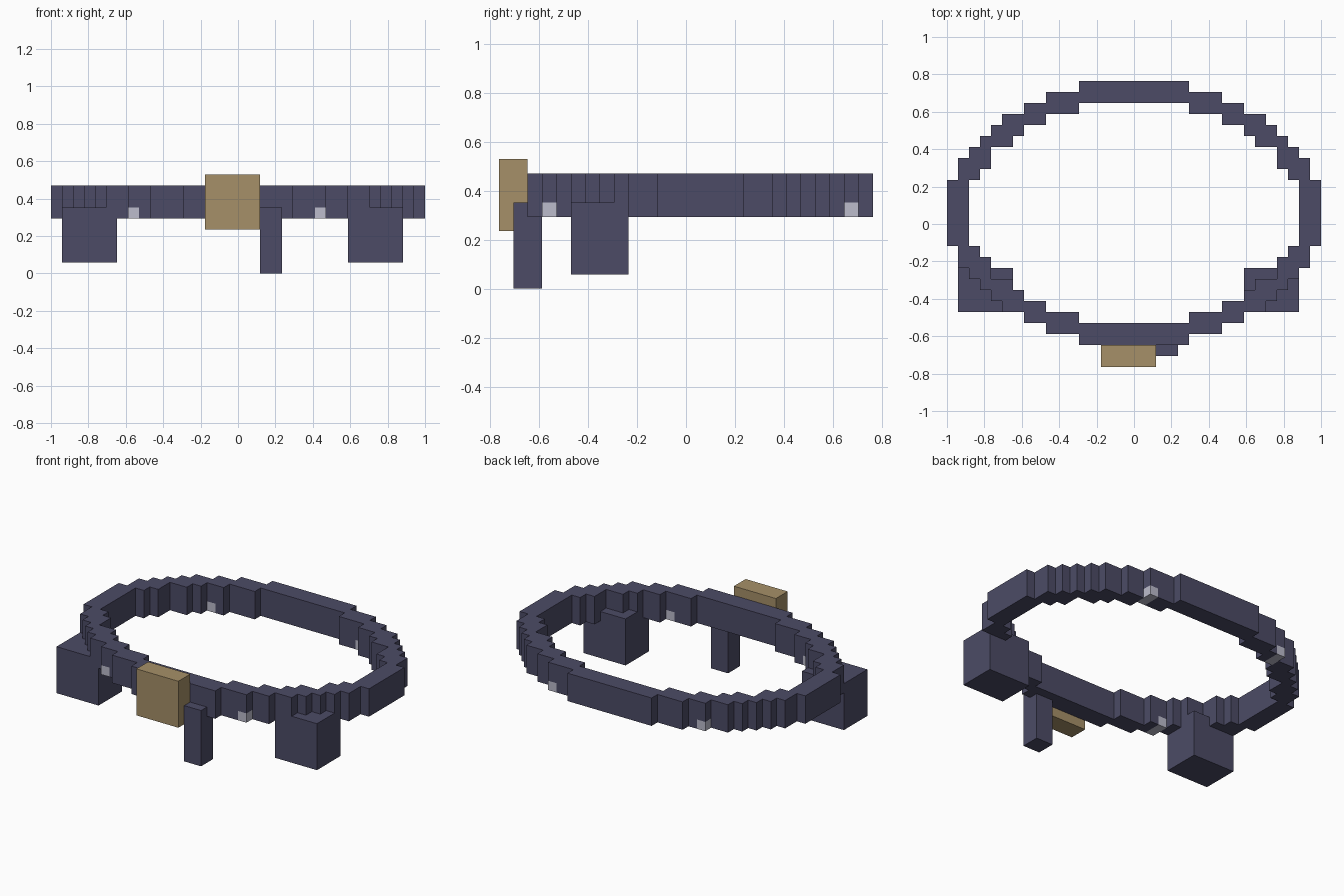
import bpy, bmesh, math

if "Cube" in bpy.data.objects:
    bpy.data.objects.remove(bpy.data.objects["Cube"])

U = 1 / 17          # size of one block
CY = 1              # centre of the belt loop in y, in blocks


def material(name, srgb):
    m = bpy.data.materials.new(name)
    lin = [((c / 255 + 0.055) / 1.055) ** 2.4 for c in srgb]
    m.diffuse_color = (*lin, 1)
    m.use_nodes = True
    m.node_tree.nodes["Principled BSDF"].inputs["Base Color"].default_value = m.diffuse_color
    return m


LEATHER = material("dark leather", (76, 75, 102))
BRASS = material("brass", (166, 144, 104))
STEEL = material("pale steel", (188, 188, 204))


def finish(name, bm, mat):
    bmesh.ops.remove_doubles(bm, verts=bm.verts, dist=1e-5)
    bmesh.ops.recalc_face_normals(bm, faces=bm.faces)
    me = bpy.data.meshes.new(name)
    bm.to_mesh(me)
    bm.free()
    me.materials.append(mat)
    ob = bpy.data.objects.new(name, me)
    bpy.context.collection.objects.link(ob)
    return ob


def box(name, x, y, z, mat):
    """Box given by block ranges on each axis."""
    bm = bmesh.new()
    bmesh.ops.create_cube(bm, size=1)
    for v in bm.verts:
        v.co = [(r[0] if c < 0 else r[1]) * U for c, r in zip(v.co, (x, y, z))]
    return finish(name, bm, mat)


def half_width(rx, ry, row):
    """Stepped half width of an ellipse at a row of blocks."""
    t = 1 - (row / ry) ** 2
    return round(rx * math.sqrt(t)) if t > 0 else 0


# Rivets: one block tall, set through the lower edge of the loop
rivets = []
for sx, near, far in ((-10, 8, 10), (7, 9, 11)):
    rivets += [(sx, near, far), (sx, -far, -near)]
rivet_cells = {(sx, j, 5) for sx, a, b in rivets for j in range(a, b)}

# Belt loop: blocks between two stepped ellipses, three blocks tall
cells = set()
for j in range(-12, 12):
    outer = half_width(17, 12, j + 0.5)
    inner = half_width(15, 10, j + 0.5)
    for i in range(-outer, outer):
        if not -inner <= i < inner:
            cells |= {(i, j, k) for k in (5, 6, 7)}

bm = bmesh.new()
for c in cells - rivet_cells:
    for axis in range(3):
        for side in (0, 1):
            n = list(c)
            n[axis] += 2 * side - 1
            if tuple(n) in cells:
                continue
            quad = []
            for a, b in ((0, 0), (1, 0), (1, 1), (0, 1)):
                p = list(c)
                p[axis] += side
                p[(axis + 1) % 3] += a
                p[(axis + 2) % 3] += b
                quad.append(bm.verts.new((p[0] * U, (p[1] + CY) * U, p[2] * U)))
            bm.faces.new(quad if side else quad[::-1])
finish("belt_loop", bm, LEATHER)

for n, (sx, a, b) in enumerate(rivets):
    box(f"rivet_{n + 1}", (sx, sx + 1), (a + CY, b + CY), (5, 6), STEEL)

# Side pouches, hanging strap end and buckle
box("left_pouch", (-16, -11), (-8, -4), (1, 6), LEATHER)
box("right_pouch", (10, 15), (-8, -4), (1, 6), LEATHER)
box("strap_end", (2, 4), (-12, -10), (0, 6), LEATHER)
box("buckle", (-3, 2), (-13, -11), (4, 9), BRASS)
